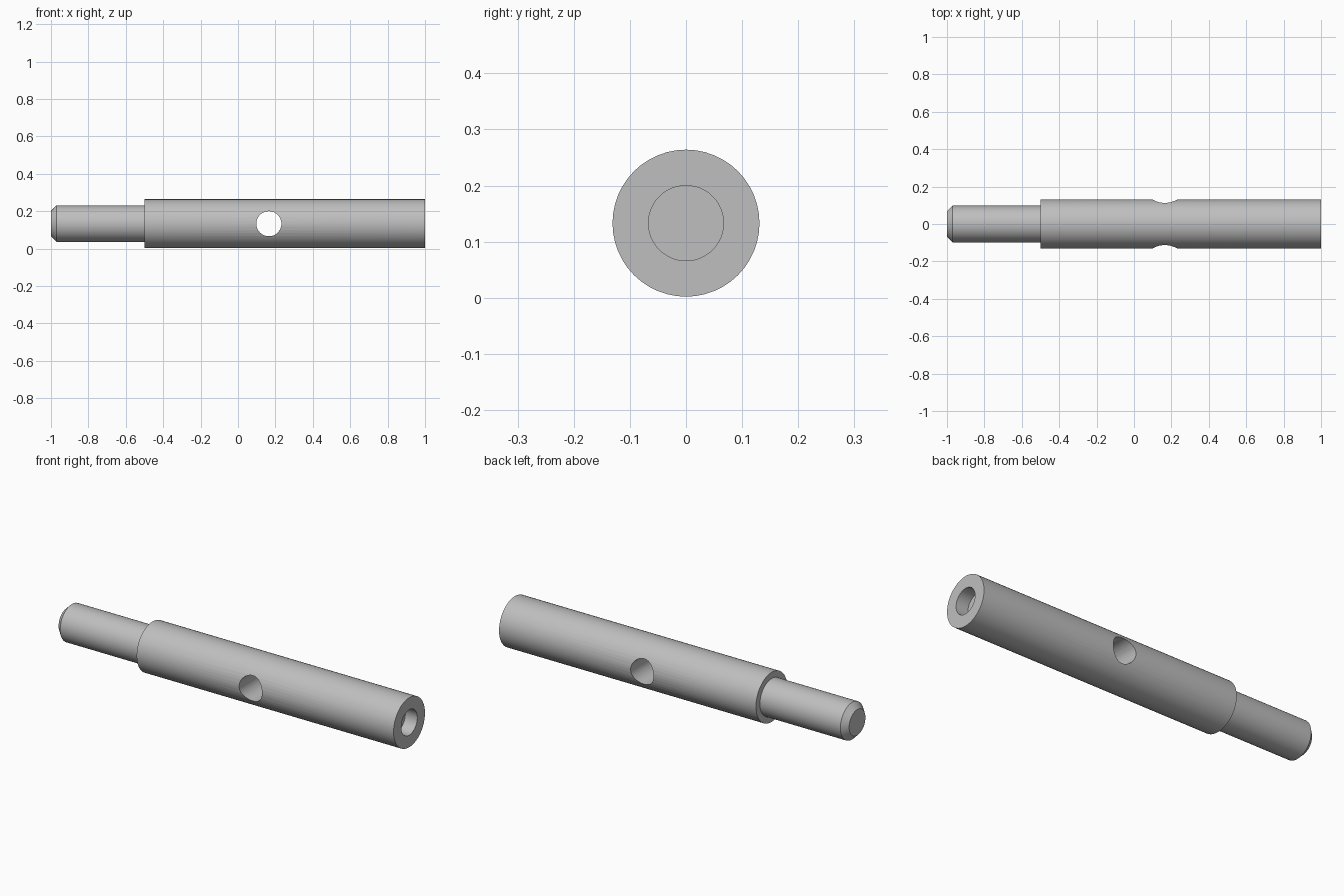
import bpy, bmesh, math
from mathutils import Matrix

if "Cube" in bpy.data.objects:
    bpy.data.objects.remove(bpy.data.objects["Cube"], do_unlink=True)

SIDES = 48
AXIS_Z = 0.133
HOLE_R = 0.067

steel = bpy.data.materials.new("grey_steel")
steel.use_nodes = True
steel.diffuse_color = (0.52, 0.52, 0.52, 1)
steel.node_tree.nodes["Principled BSDF"].inputs["Base Color"].default_value = (0.52, 0.52, 0.52, 1)


def make_object(name, bm):
    bmesh.ops.recalc_face_normals(bm, faces=bm.faces)
    mesh = bpy.data.meshes.new(name)
    bm.to_mesh(mesh)
    bm.free()
    mesh.materials.append(steel)
    obj = bpy.data.objects.new(name, mesh)
    bpy.context.collection.objects.link(obj)
    return obj


def lathe_x(name, profile):
    """Turn (x, radius) points around the rod axis and cap both ends."""
    bm = bmesh.new()
    rings = []
    for x, r in profile:
        angles = [2 * math.pi * i / SIDES for i in range(SIDES)]
        rings.append([bm.verts.new((x, r * math.sin(a), AXIS_Z + r * math.cos(a))) for a in angles])
    for a, b in zip(rings, rings[1:]):
        for i in range(SIDES):
            j = (i + 1) % SIDES
            bm.faces.new((a[i], a[j], b[j], b[i]))
    bm.faces.new(rings[0])
    bm.faces.new(rings[-1])
    return make_object(name, bm)


# Turned rod: chamfered spigot, wide sleeve, shallow blind bore in the end
rod = lathe_x("stepped_rod", [
    (-1.0, 0.068), (-0.97, 0.098), (-0.5, 0.098), (-0.5, 0.131),
    (1.0, 0.131), (1.0, HOLE_R), (0.93, HOLE_R),
])

# Cross hole drilled front to back
bm = bmesh.new()
bmesh.ops.create_cone(bm, cap_ends=True, segments=SIDES, radius1=HOLE_R, radius2=HOLE_R, depth=0.5,
                      matrix=Matrix.Translation((0.165, 0, AXIS_Z)) @ Matrix.Rotation(math.pi / 2, 4, "X"))
cutter = make_object("cross_hole_cutter", bm)
cutter.hide_render = True

drill = rod.modifiers.new("cross_hole", "BOOLEAN")
drill.operation = "DIFFERENCE"
drill.solver = "EXACT"
drill.object = cutter

bpy.ops.object.select_all(action="DESELECT")
rod.select_set(True)
bpy.context.view_layer.objects.active = rod
bpy.ops.object.modifier_apply(modifier=drill.name)
bpy.data.objects.remove(cutter, do_unlink=True)
bpy.ops.object.shade_smooth_by_angle(angle=math.radians(30))
